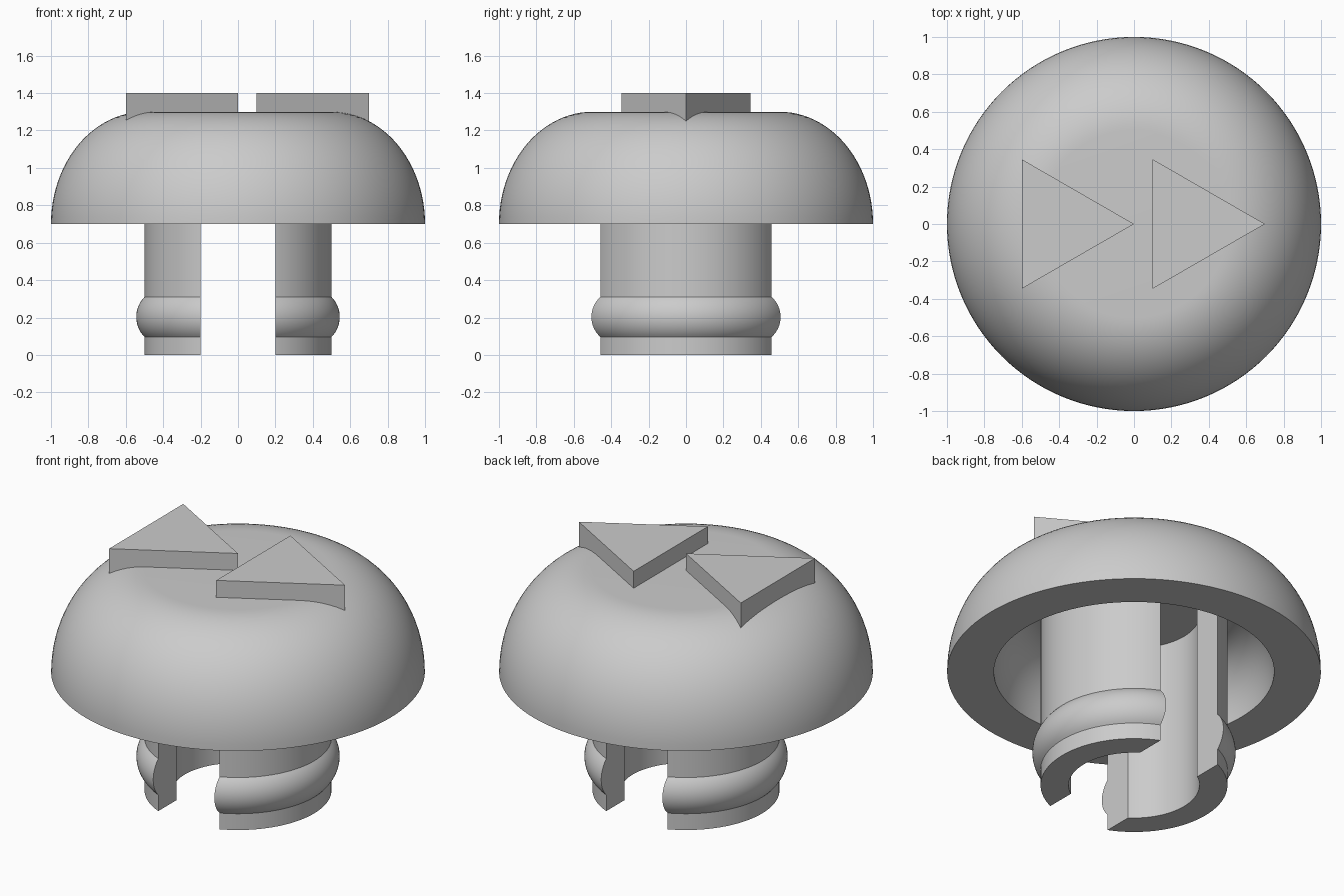
import bpy, bmesh
from math import sin, cos, pi, radians, asin
from mathutils import Matrix

cube = bpy.data.objects.get("Cube")
if cube:
    bpy.data.objects.remove(cube, do_unlink=True)

GREY = (0.6, 0.6, 0.6, 1.0)
plastic = bpy.data.materials.new("grey plastic")
plastic.use_nodes = True
plastic.diffuse_color = GREY
plastic.node_tree.nodes["Principled BSDF"].inputs["Base Color"].default_value = GREY


def finish(name, bm, smooth=True):
    """Turn a bmesh into a named object with the plastic material."""
    bmesh.ops.recalc_face_normals(bm, faces=bm.faces)
    mesh = bpy.data.meshes.new(name)
    bm.to_mesh(mesh)
    bm.free()
    mesh.materials.append(plastic)
    obj = bpy.data.objects.new(name, mesh)
    bpy.context.collection.objects.link(obj)
    bpy.ops.object.select_all(action='DESELECT')
    obj.select_set(True)
    bpy.context.view_layer.objects.active = obj
    if smooth:
        bpy.ops.object.shade_smooth_by_angle(angle=radians(25))
    return obj


def revolve(profile, closed, steps=128):
    """Spin a profile of (radius, height) points around the z axis."""
    bm = bmesh.new()
    verts = [bm.verts.new((r, 0, z)) for r, z in profile]
    pairs = list(zip(verts, verts[1:]))
    if closed:
        pairs.append((verts[-1], verts[0]))
    edges = [bm.edges.new(p) for p in pairs]
    bmesh.ops.spin(bm, geom=verts + edges, axis=(0, 0, 1), cent=(0, 0, 0),
                   angle=2 * pi, steps=steps, use_merge=True)
    bmesh.ops.remove_doubles(bm, verts=bm.verts, dist=1e-5)
    return bm


def quarter(center_r, base_z, a, b, n=24):
    """Quarter ellipse from the flat top out to the vertical rim."""
    return [(center_r + a * sin(i / n * pi / 2), base_z + b * cos(i / n * pi / 2))
            for i in range(n + 1)]


# Hollow domed cap
RIM, TOP, CEILING = 0.7, 1.3, 1.05
outer = [(0, TOP)] + quarter(0.5, RIM, 0.5, TOP - RIM)
inner = [(0, CEILING)] + quarter(0.5, RIM, 0.25, CEILING - RIM)
finish("domed_cap", revolve(outer + inner[::-1], False))

# Split tubular stem with a rounded snap ridge
HALF, BULGE, MID = 0.107, 0.044, 0.203
arc_r = (HALF ** 2 + BULGE ** 2) / (2 * BULGE)
spread = asin(HALF / arc_r)
ridge = [(0.5 + BULGE - arc_r + arc_r * cos(t), MID + arc_r * sin(t))
         for t in (spread * (i / 8 - 1) for i in range(17))]
stem = [(0.35, 0), (0.5, 0)] + ridge + [(0.5, CEILING + 0.01), (0.35, CEILING + 0.01)]

for name, side in (("left_snap_leg", 1), ("right_snap_leg", -1)):
    bm = revolve(stem, True)
    cut = bmesh.ops.bisect_plane(bm, geom=bm.verts[:] + bm.edges[:] + bm.faces[:],
                                 plane_co=(0.2 * side, 0, 0), plane_no=(side, 0, 0),
                                 clear_inner=True)
    rim_edges = [e for e in cut["geom_cut"] if isinstance(e, bmesh.types.BMEdge)]
    bmesh.ops.edgenet_fill(bm, edges=rim_edges)
    finish(name, bm)

# Raised triangular arrows, sunk into the dome
for name, x in (("rear_arrow", -0.6), ("lead_arrow", 0.1)):
    bm = bmesh.new()
    base = bm.faces.new([bm.verts.new((x + dx, y, 1.2))
                         for dx, y in ((0, -0.346), (0.6, 0), (0, 0.346))])
    solid = bmesh.ops.extrude_face_region(bm, geom=[base], use_keep_orig=True)
    top = [v for v in solid["geom"] if isinstance(v, bmesh.types.BMVert)]
    bmesh.ops.translate(bm, verts=top, vec=(0, 0, 0.2))
    finish(name, bm, smooth=False)
